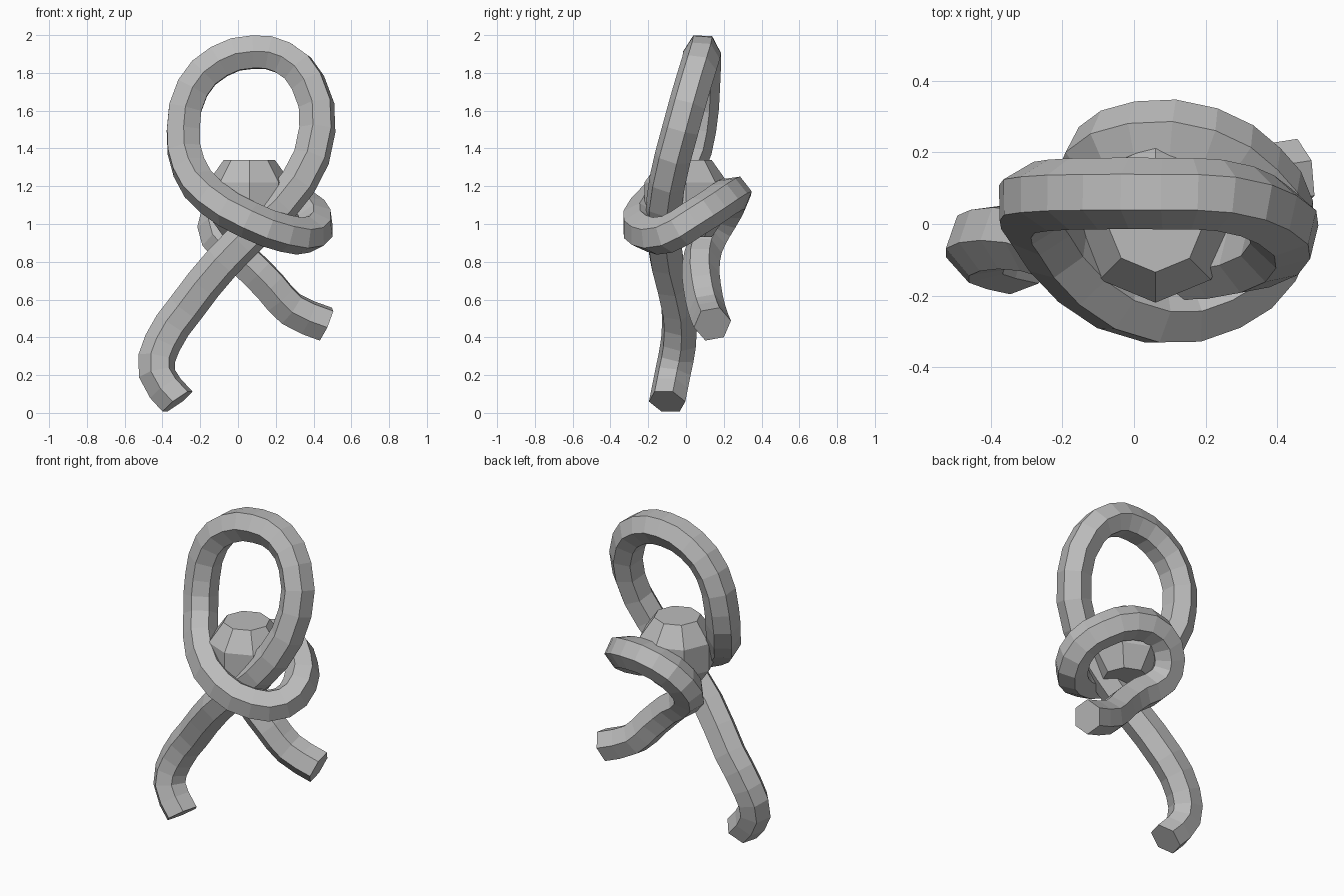
import bpy, bmesh, math
from mathutils import Matrix

cube = bpy.data.objects.get("Cube")
if cube:
    bpy.data.objects.remove(cube)

grey = bpy.data.materials.new("plain grey")
grey.use_nodes = True
colour = (0.5, 0.5, 0.5, 1)
grey.diffuse_color = colour
grey.node_tree.nodes["Principled BSDF"].inputs["Base Color"].default_value = colour


def add_object(name, mesh):
    ob = bpy.data.objects.new(name, mesh)
    bpy.context.collection.objects.link(ob)
    mesh.materials.clear()
    mesh.materials.append(grey)
    return ob


# Knotted hexagonal rope: foot, big upright loop, ring round the ball, short end
path = [
    (-.32, -.1, .06), (-.43, -.07, .21), (-.4, -.04, .37), (-.28, -.04, .55),
    (-.08, -.1, .8), (.12, -.12, 1), (.32, -.1, 1.22), (.42, -.03, 1.5),
    (.37, .04, 1.75), (.24, .08, 1.88), (.08, .085, 1.91), (-.1, .085, 1.86),
    (-.24, .08, 1.72), (-.29, .06, 1.5), (-.26, 0, 1.3), (-.14, -.15, 1.14),
    (.06, -.245, 1.02), (.25, -.21, .95), (.38, -.1, .945), (.41, .03, 1.02),
    (.34, .14, 1.09), (.2, .23, 1.15), (.02, .245, 1.14), (-.1, .19, 1.04),
    (-.1, .12, .92), (.04, .08, .8), (.17, .085, .67), (.28, .11, .55), (.465, .14, .47),
]
curve = bpy.data.curves.new("rope_path", "CURVE")
curve.dimensions = "3D"
curve.resolution_u = 2
curve.bevel_depth = 0.1
curve.bevel_resolution = 1
curve.use_fill_caps = True
spline = curve.splines.new("BEZIER")
spline.bezier_points.add(len(path) - 1)
spline.use_smooth = False
for point, co in zip(spline.bezier_points, path):
    point.co = co
    point.handle_left_type = point.handle_right_type = "AUTO"

helper = bpy.data.objects.new("rope_path", curve)
bpy.context.collection.objects.link(helper)
bpy.context.view_layer.update()
deps = bpy.context.evaluated_depsgraph_get()
rope_mesh = bpy.data.meshes.new_from_object(helper.evaluated_get(deps))
bpy.data.objects.remove(helper)
add_object("knotted_rope", rope_mesh)

# Faceted ball: stacked octagons with flat caps
bm = bmesh.new()
rings = []
for radius, z in [(.135, .93), (.22, 1.05), (.22, 1.22), (.135, 1.34)]:
    ring = bmesh.ops.create_circle(
        bm, segments=8, radius=radius, matrix=Matrix.Translation((.06, 0, z)))["verts"]
    rings.append(ring)
for low, high in zip(rings, rings[1:]):
    for i in range(8):
        j = (i + 1) % 8
        bm.faces.new((low[i], low[j], high[j], high[i]))
bm.faces.new(rings[0])
bm.faces.new(rings[-1])
bmesh.ops.recalc_face_normals(bm, faces=bm.faces)
ball_mesh = bpy.data.meshes.new("ball")
bm.to_mesh(ball_mesh)
bm.free()
add_object("faceted_ball", ball_mesh)
